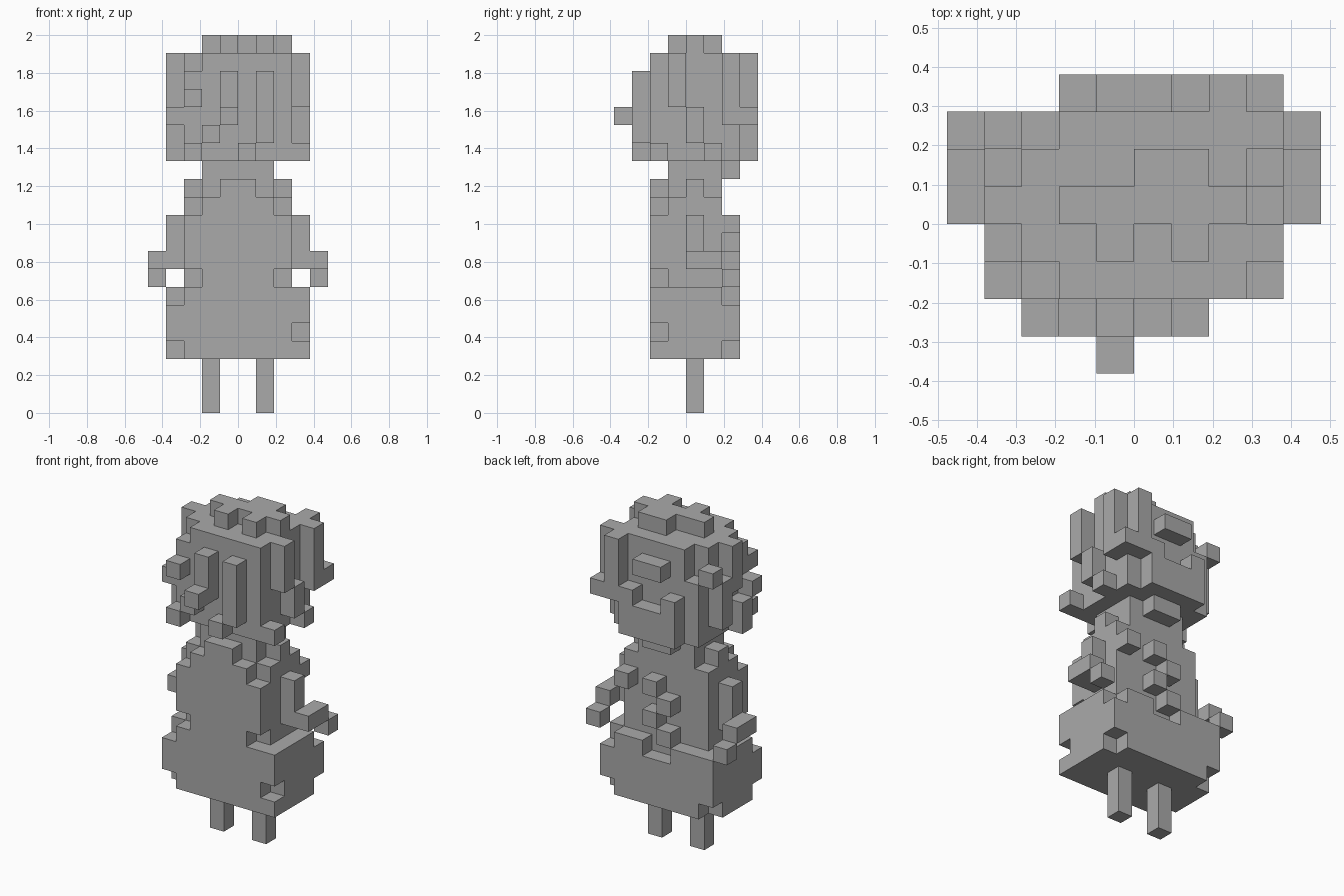
import bpy
import bmesh
from mathutils import Vector

cube = bpy.data.objects.get("Cube")
if cube:
    bpy.data.objects.remove(cube, do_unlink=True)

UNIT = 2 / 21  # one block edge; the figure is 21 blocks tall

grey = bpy.data.materials.new("plain grey")
grey.use_nodes = True
GREY = (0.4, 0.4, 0.4, 1)
grey.diffuse_color = GREY
grey.node_tree.nodes["Principled BSDF"].inputs["Base Color"].default_value = GREY


def block(x, y, z):
    """Cells of a box; each argument is a (low, high) range or a single cell."""
    spans = [range(*s) if isinstance(s, tuple) else range(s, s + 1) for s in (x, y, z)]
    return {(i, j, k) for i in spans[0] for j in spans[1] for k in spans[2]}


def build(name, cells):
    """Turn a set of cells into one clean shell with only its outer faces."""
    bm = bmesh.new()
    corners = {}

    def vert(p):
        key = tuple(round(c) for c in p)
        if key not in corners:
            corners[key] = bm.verts.new(Vector(key) * UNIT)
        return corners[key]

    for cell in sorted(cells):
        for axis in range(3):
            for side in (0, 1):
                step = [0, 0, 0]
                step[axis] = 2 * side - 1
                if tuple(c + s for c, s in zip(cell, step)) in cells:
                    continue
                u, v = Vector(), Vector()
                u[(axis + 1) % 3] = 1
                v[(axis + 2) % 3] = 1
                base = Vector(cell)
                base[axis] += side
                ring = [base, base + u, base + u + v, base + v]
                if not side:
                    ring.reverse()
                bm.faces.new([vert(p) for p in ring])
    bmesh.ops.dissolve_limit(bm, angle_limit=0.01, verts=bm.verts[:], edges=bm.edges[:])
    mesh = bpy.data.meshes.new(name)
    bm.to_mesh(mesh)
    bm.free()
    mesh.materials.append(grey)
    obj = bpy.data.objects.new(name, mesh)
    bpy.context.collection.objects.link(obj)
    return obj


def mirrored(cells):
    return {(-1 - x, y, z) for x, y, z in cells}


# Legs and arms, built on the left and mirrored to the right
leg = block(1, 0, (0, 3))
build("left_leg", leg)
build("right_leg", mirrored(leg))

sleeve = block(3, 0, (8, 11))
forearm = block(4, (0, 2), 8)
hand = block(4, 2, 7)
arm = sleeve | forearm | hand
build("left_arm", arm)
build("right_arm", mirrored(arm))

# Skirt with chipped corners and a gap in the back rim
skirt = block((-4, 4), (-2, 3), (3, 7))
skirt -= block((-1, 1), 2, 6)
skirt -= {(-4, -2, 3), (-4, -2, 6), (3, -2, 4)}
skirt -= {(3, 2, 3), (3, 2, 6), (-4, 2, 3)}
build("skirt", skirt)

# Torso with rounded shoulders
torso = block((-3, 3), (-2, 2), (7, 11))
torso -= {(-3, -2, 7), (2, -2, 7)}
torso |= block((-3, 3), (-1, 2), 11) | block((-2, 2), -2, 11)
for row, half in zip(range(-2, 2), (1, 2, 3, 2)):
    torso |= block((-half, half), row, 12)
build("torso", torso)

# Loose ends trailing down the back
build("back_ties", {(2, 2, 10), (0, 2, 10), (-1, 2, 9), (0, 2, 8), (-1, 2, 7)})

# Neck and the nape of the hair
build("neck", block((-2, 2), (-1, 2), 13))
build("nape", block((-1, 1), 2, 13))

# Head with cut corners and a stepped crown
head = block((-3, 3), (-2, 3), (14, 20))
head -= block(-3, -2, 19)
head -= block(-3, 2, (18, 20))
build("head", head)

crown = block((-2, 3), 0, 20) | block((0, 2), 1, 20)
crown |= block(-1, -1, 20) | block(1, -1, 20)
build("crown", crown)

# Front locks and the nose
fringe = block(1, -3, (15, 19)) | block(-1, -3, (16, 19))
fringe |= {(-3, -3, 17), (-3, -3, 14), (-2, -3, 15), (0, -3, 14)}
build("fringe", fringe)
build("nose", block(-1, -4, 16))

# Locks on the two sides of the head
left_locks = block(3, -1, (17, 20)) | block(3, 0, (15, 17))
left_locks |= block(3, 2, (16, 20)) | block(3, 1, 14) | block(3, -2, 14)
build("left_side_locks", left_locks)

right_locks = block(-4, 0, (17, 20)) | block(-4, 1, (15, 18))
right_locks |= block(-4, -1, (14, 16)) | block(-4, -2, 16) | block(-4, 2, 18)
build("right_side_locks", right_locks)

# Back hair: lower sheet, corner lock and a small bar
back_hair = block((-2, 2), 3, (14, 16))
back_hair |= block(-2, 3, 16) | block(1, 3, 16)
back_hair |= block(2, 3, (16, 20)) | block(3, 3, 16)
build("back_hair", back_hair)
build("hair_bar", block((-1, 1), 3, 18))
